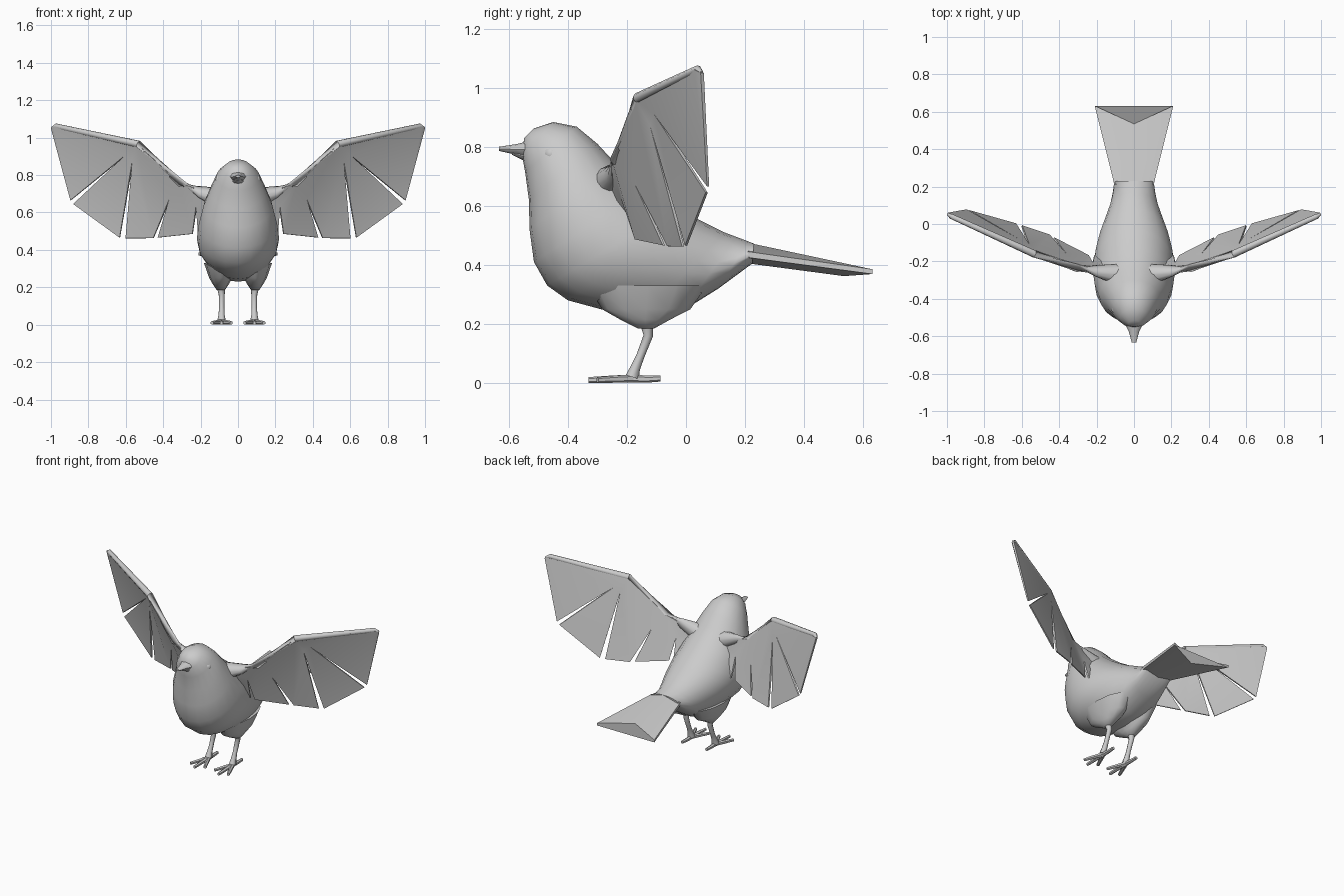
import bpy, bmesh, math
from mathutils import Vector

cube = bpy.data.objects.get("Cube")
if cube:
    bpy.data.objects.remove(cube, do_unlink=True)

GREY = (0.6, 0.6, 0.6, 1.0)
grey = bpy.data.materials.new("plain_grey")
grey.use_nodes = True
grey.diffuse_color = GREY
grey.node_tree.nodes["Principled BSDF"].inputs["Base Color"].default_value = GREY


def finish(name, bm, angle=50, mirror=False):
    """Turn a bmesh into a shaded object, optionally mirrored left to right."""
    bmesh.ops.recalc_face_normals(bm, faces=bm.faces)
    mesh = bpy.data.meshes.new(name)
    bm.to_mesh(mesh)
    bm.free()
    mesh.materials.append(grey)
    obj = bpy.data.objects.new(name, mesh)
    bpy.context.collection.objects.link(obj)
    bpy.ops.object.select_all(action='DESELECT')
    obj.select_set(True)
    bpy.context.view_layer.objects.active = obj
    bpy.ops.object.shade_smooth_by_angle(angle=math.radians(angle))
    if mirror:
        mod = obj.modifiers.new("Mirror", 'MIRROR')
        mod.use_mirror_merge = False
    return obj


def ring(centre, u, v, n):
    return [centre + u * math.cos(2 * math.pi * i / n) + v * math.sin(2 * math.pi * i / n)
            for i in range(n)]


def loft(bm, rings):
    """Skin a list of equal rings and cap both ends."""
    loops = [[bm.verts.new(p) for p in r] for r in rings]
    n = len(loops[0])
    for a, b in zip(loops, loops[1:]):
        for i in range(n):
            j = (i + 1) % n
            bm.faces.new((a[i], a[j], b[j], b[i]))
    bm.faces.new(loops[0])
    bm.faces.new(loops[-1])


def tube(bm, path, n=8):
    """Tapered tube through (x, y, z, radius) stations."""
    pts = [Vector(p[:3]) for p in path]
    rings = []
    for i, p in enumerate(pts):
        d = (pts[min(i + 1, len(pts) - 1)] - pts[max(i - 1, 0)]).normalized()
        side = Vector((1, 0, 0)) if abs(d.x) < 0.8 else Vector((0, 1, 0))
        u = d.cross(side).normalized()
        rings.append(ring(p, u * path[i][3], d.cross(u) * path[i][3], n))
    loft(bm, rings)


# Body and head: slanted rings given as back (y, z), belly (y, z), half width
sections = [
    (-.515, .862, -.548, .83, .03),
    (-.45, .884, -.556, .775, .075),
    (-.37, .868, -.545, .715, .115),
    (-.30, .81, -.532, .62, .15),
    (-.24, .745, -.53, .52, .185),
    (-.13, .66, -.515, .41, .21),
    (-.03, .595, -.47, .33, .22),
    (.02, .565, -.40, .28, .213),
    (.08, .535, -.27, .245, .19),
    (.13, .51, -.14, .23, .16),
    (.17, .495, -.01, .245, .133),
    (.21, .48, .11, .32, .115),
    (.23, .472, .225, .405, .105),
]
bm = bmesh.new()
rings = []
for by, bz, fy, fz, w in sections:
    back, front = Vector((0, by, bz)), Vector((0, fy, fz))
    rings.append(ring((back + front) / 2, (back - front) / 2, Vector((w, 0, 0)), 20))
loft(bm, rings)
finish("body", bm, 60)

# Forked tail with a shallow keel underneath
bm = bmesh.new()
tail = []
for w, y, yc, z_edge, thick, z_top, z_keel in (
        (.105, .21, .21, .435, .01, .475, .405),
        (.21, .632, .535, .377, .008, .402, .362)):
    tail.append([Vector(p) for p in (
        (-w, y, z_edge + thick), (0, yc, z_top), (w, y, z_edge + thick),
        (w, y, z_edge - thick), (0, yc, z_keel), (-w, y, z_edge - thick))])
loft(bm, tail)
finish("tail", bm, 30)

# Beak: longer upper half over a short lower half
for name, stations in (
        ("upper_beak", ((-.53, .79, .05, .03), (-.575, .791, .028, .018), (-.634, .793, .012, .007))),
        ("lower_beak", ((-.53, .765, .04, .018), (-.56, .77, .025, .012), (-.59, .779, .01, .006)))):
    bm = bmesh.new()
    loft(bm, [ring(Vector((0, y, z)), Vector((w, 0, 0)), Vector((0, 0, h)), 8)
              for y, z, w, h in stations])
    finish(name, bm)

# Eyes
bm = bmesh.new()
bmesh.ops.create_uvsphere(bm, u_segments=10, v_segments=6, radius=.028)
bmesh.ops.translate(bm, verts=bm.verts, vec=(.094, -.455, .775))
finish("eyes", bm, mirror=True)

# Wing sheet: point name -> x, y, z, half thickness
P = {
    "root": (.10, -.26, .69, .02), "elbow": (.305, -.235, .755, .018),
    "wrist": (.533, -.16, .965, .018), "tip": (.98, .04, 1.06, .012),
    "tip_end": (.998, .055, 1.05, .006),
    "f1": (.895, .075, .665, .004), "g1": (.597, -.10, .908, .008),
    "f2a": (.88, .07, .645, .004), "f2b": (.632, 0, .465, .004),
    "g2": (.563, -.115, .872, .008),
    "f3a": (.6, -.01, .462, .004), "f3b": (.452, -.06, .463, .004),
    "g3": (.365, -.165, .67, .008),
    "f4a": (.428, -.075, .466, .004), "f4b": (.243, -.17, .486, .004),
    "g4": (.222, -.215, .63, .008),
    "f5a": (.213, -.17, .49, .004), "f5b": (.13, -.18, .52, .004),
    "armpit": (.10, -.24, .6, .01),
}
FEATHERS = (
    "wrist tip tip_end f1 g1", "wrist g1 f2a f2b g2",
    "elbow wrist g2 f3a f3b g3", "root elbow g3 f4a f4b g4",
    "root g4 f5a f5b armpit",
)
bm = bmesh.new()
normal = Vector((.4, -.9, .1)).normalized()
front, back = ({k: bm.verts.new(Vector(p[:3]) + normal * p[3] * s) for k, p in P.items()}
               for s in (1, -1))
loops = [f.split() for f in FEATHERS]
edges = [(a, b) for f in loops for a, b in zip(f, f[1:] + f[:1])]
sheet = []
for f in loops:
    sheet.append(bm.faces.new([front[k] for k in f]))
    sheet.append(bm.faces.new([back[k] for k in reversed(f)]))
for a, b in edges:
    if (b, a) not in edges:
        bm.faces.new((front[b], front[a], back[a], back[b]))
bmesh.ops.triangulate(bm, faces=sheet)
finish("wing_feathers", bm, 35, mirror=True)

# Rounded leading edge of the wing and shoulder
bm = bmesh.new()
tube(bm, ((.08, -.27, .67, .06), (.2, -.25, .71, .032), (.305, -.235, .755, .022),
          (.533, -.16, .965, .02), (.975, .04, 1.062, .014), (.997, .053, 1.052, .006)), 10)
finish("wing_leading_edges", bm, 50, mirror=True)

# Thighs
bm = bmesh.new()
loft(bm, [ring(Vector((.092, y, z)), Vector((rx, 0, 0)), Vector((0, ry, 0)), 12)
          for y, z, rx, ry in ((-.13, .33, .09, .2), (-.135, .25, .062, .15),
                               (-.138, .215, .042, .085), (-.135, .185, .022, .028))])
finish("thighs", bm, 60, mirror=True)

# Shanks
bm = bmesh.new()
tube(bm, ((.092, -.135, .21, .024), (.087, -.128, .16, .016), (.087, -.155, .09, .014),
          (.088, -.172, .05, .017), (.088, -.182, .02, .023)))
finish("legs", bm, mirror=True)

# Toes: three forward, one back
bm = bmesh.new()
for x, y in ((.036, -.295), (.088, -.33), (.138, -.3), (.09, -.086)):
    tube(bm, ((.088, -.18, .022, .014), ((x + .088) / 2, (y - .18) / 2, .02, .012),
              (x, y, .017 if y < -.2 else .022, .01)), 6)
bottom = min(v.co.z for v in bm.verts)
bmesh.ops.translate(bm, verts=bm.verts, vec=(0, 0, -bottom))
finish("toes", bm, mirror=True)
